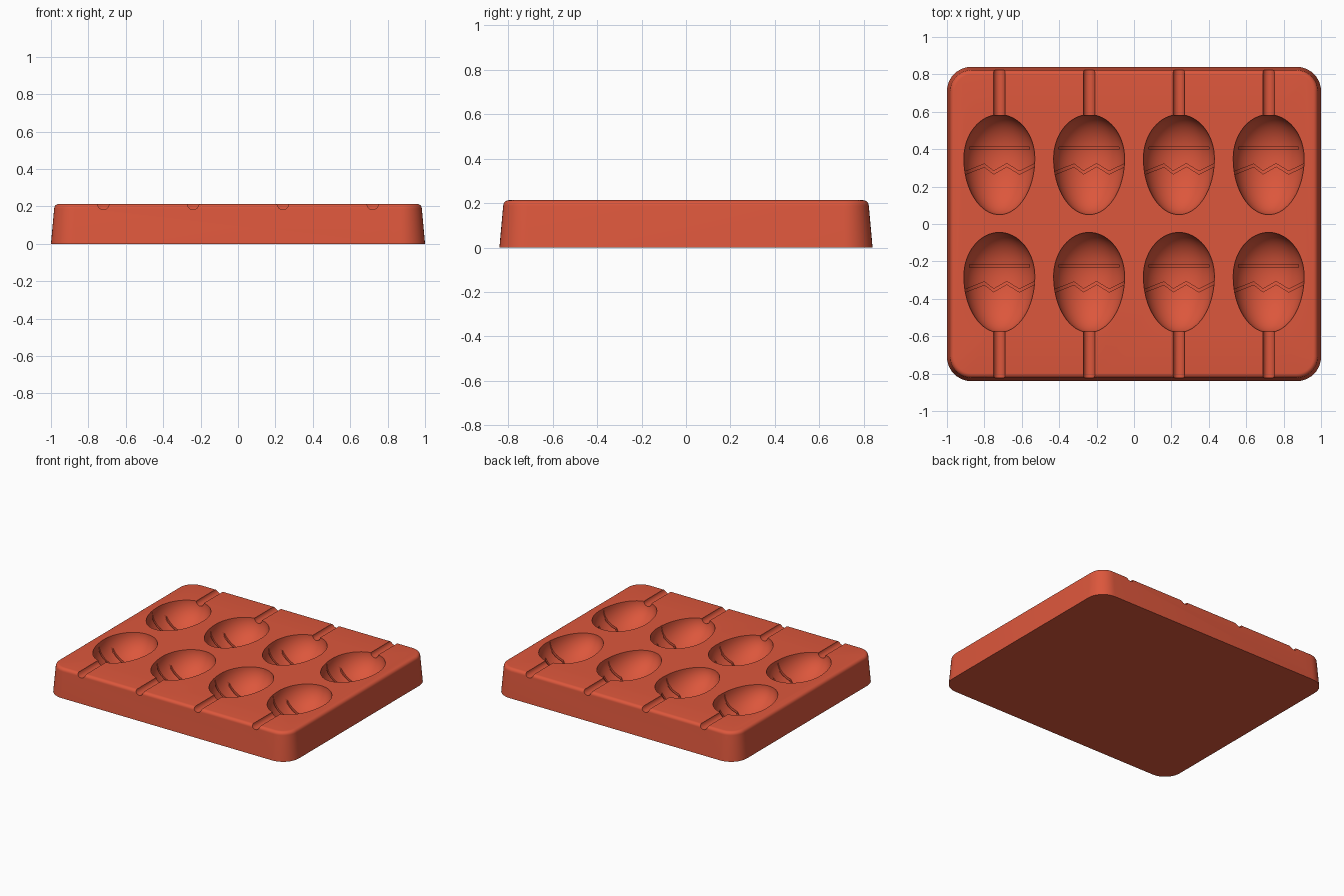
import bpy, bmesh, math
from mathutils import Matrix, Vector

if "Cube" in bpy.data.objects:
    bpy.data.objects.remove(bpy.data.objects["Cube"], do_unlink=True)

TOP = 0.213
COLUMNS = (-0.72, -0.24, 0.24, 0.72)
ROWS = (0.35, -0.28)


def make_object(name, bm):
    bmesh.ops.recalc_face_normals(bm, faces=bm.faces)
    mesh = bpy.data.meshes.new(name)
    bm.to_mesh(mesh)
    bm.free()
    obj = bpy.data.objects.new(name, mesh)
    bpy.context.collection.objects.link(obj)
    return obj


def boolean(target, other, operation):
    mod = target.modifiers.new(operation, 'BOOLEAN')
    mod.operation = operation
    mod.solver = 'EXACT'
    mod.object = other
    bpy.context.view_layer.objects.active = target
    bpy.ops.object.modifier_apply(modifier=mod.name)


def rounded_outline(bm, half_x, half_y, radius, z, steps=10):
    ring = []
    for q, (sx, sy) in enumerate(((1, 1), (-1, 1), (-1, -1), (1, -1))):
        for i in range(steps + 1):
            a = math.pi / 2 * (q + i / steps)
            ring.append(bm.verts.new((sx * (half_x - radius) + radius * math.cos(a),
                                      sy * (half_y - radius) + radius * math.sin(a), z)))
    return ring


# Tapered tray body with a rounded top rim
def tray_body():
    bm = bmesh.new()
    rim = 0.025
    levels = [(0, 0)]
    for i in range(7):
        a = math.pi / 2 * i / 6
        levels.append((TOP - rim + rim * math.sin(a), 0.017 + rim * (1 - math.cos(a))))
    rings = [rounded_outline(bm, 1 - d, 0.84 - d, 0.13 - d, z) for z, d in levels]
    for low, high in zip(rings, rings[1:]):
        for i in range(len(low)):
            j = (i + 1) % len(low)
            bm.faces.new((low[i], low[j], high[j], high[i]))
    bm.faces.new(rings[0])
    bm.faces.new(rings[-1])
    return make_object("mould_tray", bm)


# Egg shapes: blunt towards the back, longer towards the front
def eggs(name, drop):
    bm = bmesh.new()
    for cx in COLUMNS:
        for cy in ROWS:
            made = bmesh.ops.create_uvsphere(bm, u_segments=48, v_segments=32, radius=1,
                                             matrix=Matrix.Rotation(math.pi / 2, 4, 'X'))
            for v in made["verts"]:
                length = 0.235 if v.co.y > 0 else 0.3
                v.co = Vector((cx + 0.19 * v.co.x, cy + length * v.co.y,
                               TOP + 0.002 - drop + 0.18 * v.co.z))
    return make_object(name, bm)


# Round stick channels from each cavity out to the nearest long edge
def channels():
    bm = bmesh.new()
    for cx in COLUMNS:
        for start, end in ((0.45, 0.95), (-0.95, -0.45)):
            place = Matrix.Translation((cx, (start + end) / 2, TOP + 0.001))
            bmesh.ops.create_cone(bm, cap_ends=True, segments=24, radius1=0.031, radius2=0.031,
                                  depth=end - start,
                                  matrix=place @ Matrix.Rotation(math.pi / 2, 4, 'X'))
    return make_object("channel_cutter", bm)


# Upright strip along a path, used for the engraved lines
def strip(bm, path, cx, cy, half=0.008):
    sections = []
    for x, y in path:
        sections.append([bm.verts.new((cx + x, cy + y + dy, z)) for dy, z in
                         ((-half, -0.1), (half, -0.1), (half, TOP + 0.1), (-half, TOP + 0.1))])
    for a, b in zip(sections, sections[1:]):
        for i in range(4):
            j = (i + 1) % 4
            bm.faces.new((a[i], a[j], b[j], b[i]))
    bm.faces.new(sections[0])
    bm.faces.new(sections[-1])


def engraving():
    bm = bmesh.new()
    band = ((-0.16, 0.055), (0.16, 0.055))
    zigzag = ((-0.19, -0.08), (-0.08, -0.037), (-0.03, -0.075),
              (0.04, -0.035), (0.107, -0.076), (0.19, -0.035))
    for cx in COLUMNS:
        for cy in ROWS:
            strip(bm, band, cx, cy)
            strip(bm, zigzag, cx, cy)
    return make_object("engraving_cutter", bm)


tray = tray_body()
egg_cutter = eggs("egg_cutter", 0)
lower_eggs = eggs("lower_egg_cutter", 0.018)
channel_cutter = channels()
lines = engraving()

# Engraved lines follow the cavity floor a little below it
boolean(lines, lower_eggs, 'INTERSECT')
for cutter in (egg_cutter, channel_cutter, lines):
    boolean(tray, cutter, 'DIFFERENCE')
for cutter in (egg_cutter, lower_eggs, channel_cutter, lines):
    bpy.data.objects.remove(cutter, do_unlink=True)

# Single silicone colour
red = bpy.data.materials.new("orange_red_silicone")
red.use_nodes = True
red.diffuse_color = (0.72, 0.095, 0.045, 1)
red.node_tree.nodes["Principled BSDF"].inputs["Base Color"].default_value = red.diffuse_color
tray.data.materials.clear()
tray.data.materials.append(red)

bpy.ops.object.select_all(action='DESELECT')
tray.select_set(True)
bpy.context.view_layer.objects.active = tray
bpy.ops.object.shade_smooth_by_angle(angle=math.radians(30))
